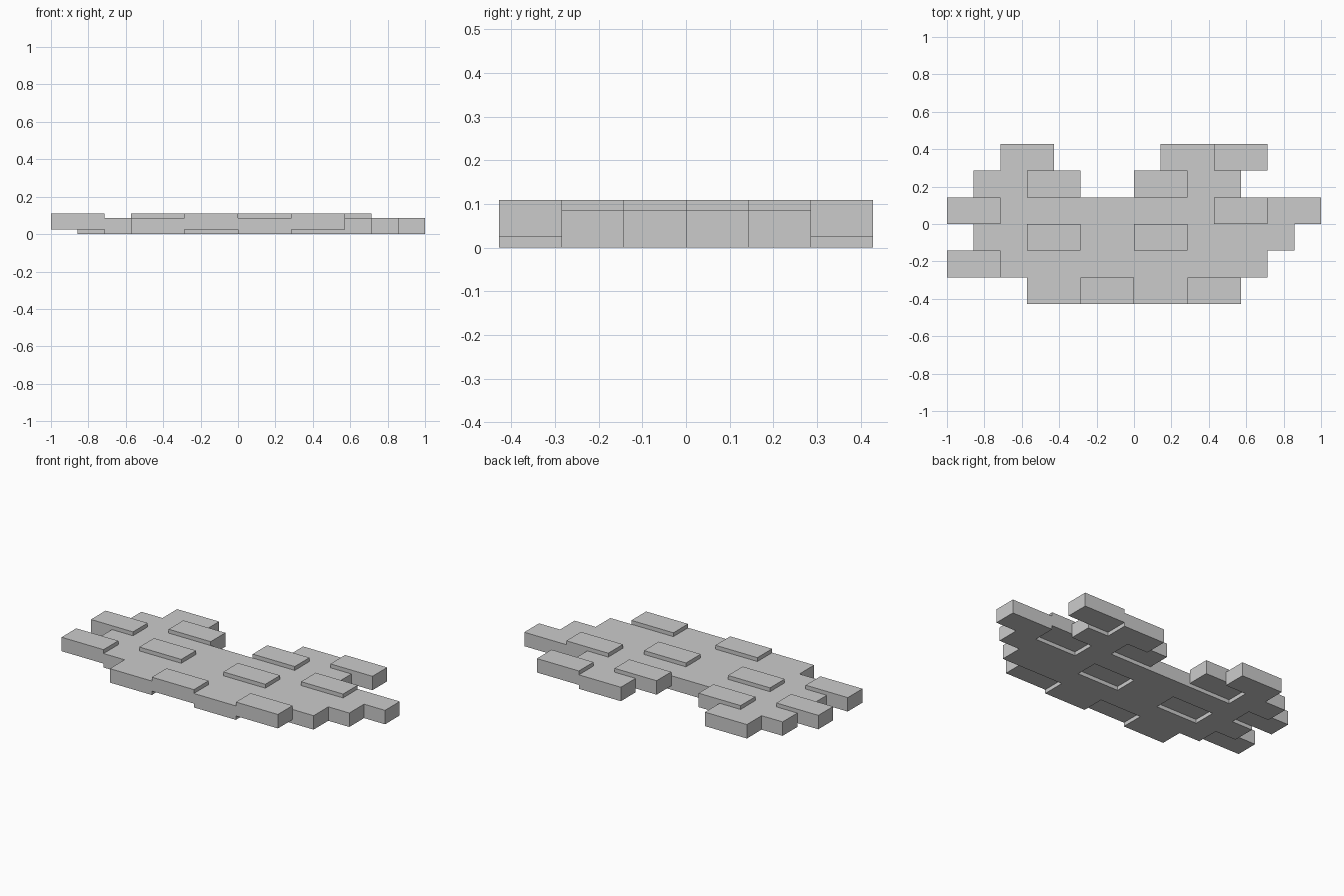
import bpy, bmesh
from mathutils import Matrix, Vector

if "Cube" in bpy.data.objects:
    bpy.data.objects.remove(bpy.data.objects["Cube"])

U = 1 / 7            # half a brick length, also the brick depth
H = 0.6 * U          # brick height
LIFT = U / 6         # raised bricks sit this much higher

# Each row: lower edge in units, brick left edges in units, which are raised
ROWS = [
    (-3, range(-4, 4, 2), {-2, 2}),
    (-2, range(-7, 5, 2), {-7}),
    (-1, range(-6, 6, 2), {-4, 0}),
    (0, range(-7, 7, 2), {-7, 3}),
    (1, [-6, -4, 0, 2], {-4, 0}),
    (2, [-5, 1, 3], {3}),
]


def brick_row(name, y, starts, raised):
    bm = bmesh.new()
    for x in starts:
        z = LIFT if x in raised else 0
        centre = Vector(((x + 1) * U, (y + 0.5) * U, z + H / 2))
        size = Matrix.Diagonal((2 * U, U, H, 1))
        bmesh.ops.create_cube(bm, size=1, matrix=Matrix.Translation(centre) @ size)
    mesh = bpy.data.meshes.new(name)
    bm.to_mesh(mesh)
    bm.free()
    bpy.context.collection.objects.link(bpy.data.objects.new(name, mesh))


# Courses of staggered bricks, front to back
for i, (y, starts, raised) in enumerate(ROWS, 1):
    brick_row(f"brick_row_{i}", y, starts, raised)
